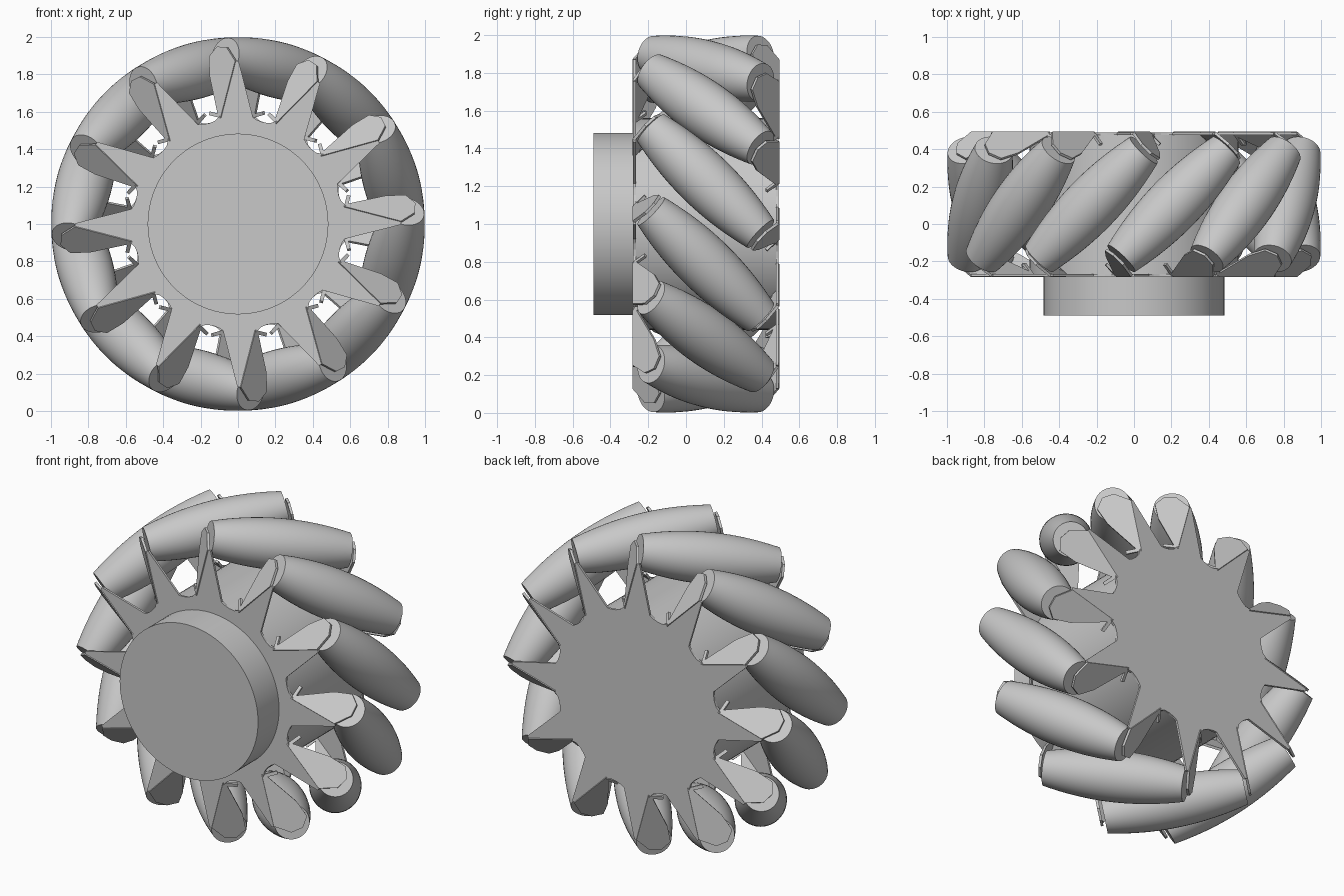
import bpy, bmesh, math
from mathutils import Vector, Matrix

if "Cube" in bpy.data.objects:
    bpy.data.objects.remove(bpy.data.objects["Cube"])

COUNT = 12            # rollers around the wheel
OFFSET = 14.5         # first roller, degrees clockwise from the top
MID_Y = 0.105         # middle plane of the wheel
HALF_W = 0.385        # half the wheel width
PITCH = 0.85          # distance of roller axes from the wheel centre
HALF_LEN = 0.41       # half the roller length
CENTRE = Vector((0, MID_Y, 1))

grey = bpy.data.materials.new("grey")
grey.diffuse_color = (0.58, 0.58, 0.58, 1)
grey.use_nodes = True
grey.node_tree.nodes["Principled BSDF"].inputs["Base Color"].default_value = grey.diffuse_color


def finish(name, bm, smooth=False):
    bmesh.ops.recalc_face_normals(bm, faces=bm.faces)
    mesh = bpy.data.meshes.new(name)
    bm.to_mesh(mesh)
    bm.free()
    mesh.materials.append(grey)
    ob = bpy.data.objects.new(name, mesh)
    bpy.context.collection.objects.link(ob)
    if smooth:
        bpy.ops.object.select_all(action='DESELECT')
        bpy.context.view_layer.objects.active = ob
        ob.select_set(True)
        bpy.ops.object.shade_smooth_by_angle(angle=math.radians(35))
    return ob


def slab(name, outline_a, outline_b):
    """Closed sheet between two matching outlines."""
    bm = bmesh.new()
    a = [bm.verts.new(p) for p in outline_a]
    b = [bm.verts.new(p) for p in outline_b]
    bm.faces.new(a)
    bm.faces.new(b[::-1])
    n = len(a)
    for i in range(n):
        bm.faces.new((a[i], a[(i + 1) % n], b[(i + 1) % n], b[i]))
    return finish(name, bm)


def drum(name, radius, y0, y1):
    bm = bmesh.new()
    m = Matrix.Translation((0, (y0 + y1) / 2, 1)) @ Matrix.Rotation(math.pi / 2, 4, 'X')
    bmesh.ops.create_cone(bm, cap_ends=True, segments=96, radius1=radius,
                          radius2=radius, depth=y1 - y0, matrix=m)
    return finish(name, bm, True)


def frame(k):
    """Radial, counter-clockwise tangent and wheel axis at roller k."""
    phi = math.radians(90 - OFFSET - k * 360 / COUNT)
    return (Vector((math.cos(phi), 0, math.sin(phi))),
            Vector((-math.sin(phi), 0, math.cos(phi))),
            Vector((0, 1, 0)))


# Hub core and mounting boss
drum("hub_core", 0.56, MID_Y - HALF_W + 0.005, MID_Y + HALF_W - 0.005)
drum("mounting_boss", 0.483, -0.49, MID_Y - HALF_W + 0.01)

# Barrel rollers, set at 45 degrees, ground to the round wheel outline
STEPS, SIDES = 20, 40
for k in range(COUNT):
    rad, tan, ax = frame(k)
    axis = (ax - tan).normalized()
    side = (ax + tan).normalized()
    bm = bmesh.new()
    rings = []
    for i in range(STEPS + 1):
        s = HALF_LEN * (2 * i / STEPS - 1)
        r = 1 - math.sqrt(PITCH ** 2 + s * s / 2)
        c = CENTRE + rad * PITCH + axis * s
        rings.append([bm.verts.new(c + r * (rad * math.cos(w) + side * math.sin(w)))
                      for w in (2 * math.pi * j / SIDES for j in range(SIDES))])
    for p, q in zip(rings, rings[1:]):
        for j in range(SIDES):
            n = (j + 1) % SIDES
            bm.faces.new((p[j], p[n], q[n], q[j]))
    bm.faces.new(rings[0])
    bm.faces.new(rings[-1])
    finish(f"roller_{k + 1}", bm, True)

# Bent tabs carrying both roller ends: (radial, across) outline
TAB = [(0.525, -0.11), (0.525, -0.02), (0.545, -0.02), (0.545, -0.08),
       (0.73, 0.05), (0.83, 0.09), (0.89, 0.05), (0.90, -0.02), (0.84, -0.11)]
for end, label in ((-1, "front"), (1, "rear")):
    for k in range(COUNT):
        rad, tan, ax = frame(k)
        axis = (ax - tan).normalized() * end
        side = (ax + tan).normalized() * -end
        outlines = [[CENTRE + rad * u + side * v + axis * s for u, v in TAB]
                    for s in (HALF_LEN + 0.015, HALF_LEN + 0.03)]
        slab(f"{label}_tab_{k + 1}", *outlines)

    # Star plate: one straight-folded tooth per roller
    low = [(0.575, 6.5), (0.565, 4), (0.56, 0.5), (0.565, -3)]
    tooth = [(0.54, 0.237), (0.84, 0.237), (0.845, 0.215)]
    tooth += [(r * math.cos(math.radians(a)), r * math.sin(math.radians(a))) for r, a in low]
    star = []
    for k in range(COUNT):
        # the rear plate is the front one turned over
        rad, tan, ax = frame(k * -end)
        star += [CENTRE + rad * u + tan * (t * -end) for u, t in tooth]
    slab(f"{label}_star_plate",
         [p + Vector((0, end * HALF_W, 0)) for p in star],
         [p + Vector((0, end * (HALF_W - 0.014), 0)) for p in star])
